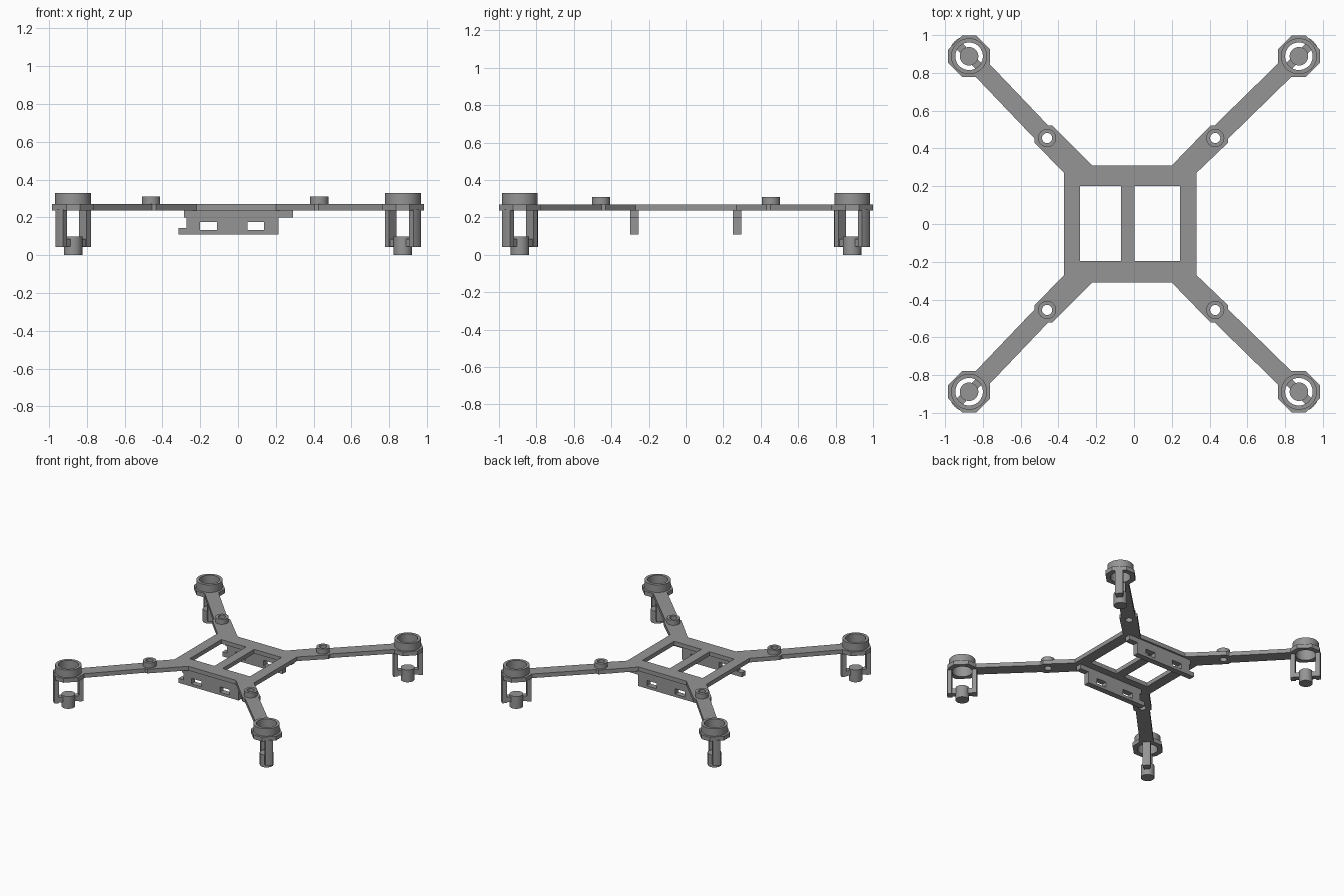
import bpy, math
from mathutils import Vector

if "Cube" in bpy.data.objects:
    bpy.data.objects.remove(bpy.data.objects["Cube"])

grey = bpy.data.materials.new("frame_grey")
grey.diffuse_color = (0.30, 0.30, 0.30, 1)
grey.use_nodes = True
grey.node_tree.nodes["Principled BSDF"].inputs["Base Color"].default_value = grey.diffuse_color


def circle(r, n=48):
    return [(r * math.cos(2 * math.pi * i / n), r * math.sin(2 * math.pi * i / n)) for i in range(n)]


def rect(x0, x1, y0, y1):
    return [(x0, y0), (x1, y0), (x1, y1), (x0, y1)]


def prism(name, loops, low, high, pos=(0, 0), turn=0.0, upright=False):
    """Extrude a flat outline (first loop) with holes (other loops) along z, or along y if upright."""
    cu = bpy.data.curves.new(name, 'CURVE')
    cu.dimensions = '2D'
    cu.fill_mode = 'BOTH'
    cu.extrude = (high - low) / 2
    for loop in loops:
        sp = cu.splines.new('POLY')
        sp.points.add(len(loop) - 1)
        for p, (x, y) in zip(sp.points, loop):
            p.co = (x, y, 0, 1)
        sp.use_cyclic_u = True
    ob = bpy.data.objects.new(name, cu)
    bpy.context.collection.objects.link(ob)
    mid = (low + high) / 2
    if upright:
        ob.location = (0, mid, 0)
        ob.rotation_euler = (math.pi / 2, 0, 0)
    else:
        ob.location = (pos[0], pos[1], mid)
        ob.rotation_euler = (0, 0, turn)
    bpy.ops.object.select_all(action='DESELECT')
    ob.select_set(True)
    bpy.context.view_layer.objects.active = ob
    bpy.ops.object.convert(target='MESH')
    ob = bpy.context.object
    ob.data.materials.clear()
    ob.data.materials.append(grey)
    bpy.ops.object.mode_set(mode='EDIT')
    bpy.ops.mesh.select_all(action='SELECT')
    bpy.ops.mesh.remove_doubles(threshold=0.0001)
    bpy.ops.mesh.normals_make_consistent(inside=False)
    bpy.ops.object.mode_set(mode='OBJECT')
    bpy.ops.object.shade_smooth_by_angle(angle=math.radians(30))
    return ob


Z0, Z1 = 0.237, 0.27            # main plate bottom and top

# corner data, counter-clockwise: motor, boss, frame points before and after the arm
corners = [
    ((0.873, 0.888), (0.43, 0.455), (0.33, 0.27), (0.20, 0.31)),
    ((-0.873, 0.888), (-0.46, 0.455), (-0.22, 0.31), (-0.37, 0.27)),
    ((-0.873, -0.888), (-0.46, -0.455), (-0.37, -0.27), (-0.22, -0.31)),
    ((0.873, -0.888), (0.43, -0.455), (0.20, -0.31), (0.33, -0.27)),
]

# main plate with four arms, two openings and boss holes
outline, holes = [], [rect(-0.287, -0.07, -0.197, 0.2), rect(0.003, 0.243, -0.197, 0.2)]
for motor, boss, before, after in corners:
    b, m = Vector(boss), Vector(motor)
    d = (m - b).normalized()
    s = Vector((-d.y, d.x))
    end = (m - b).length - 0.085
    side = [(0.03, 0.065), (0.045, 0.05), (end, 0.05)]
    outline.append(before)
    outline += [tuple(b + d * t - s * w) for t, w in side]
    outline += [tuple(b + d * t + s * w) for t, w in reversed(side)]
    outline.append(after)
    holes.append([(x + boss[0], y + boss[1]) for x, y in circle(0.027, 24)])
prism("main_plate", [outline] + holes, Z0, Z1)

# chamfered pad outline under each motor cup
a, c = 0.111, 0.036
pad = [(a, -c), (a, c), (c, a), (-c, a), (-a, c), (-a, -c), (-c, -a), (c, -a)]

# post cross-section, curved on the outside
post = [(0.11 * math.cos(math.radians(g)), 0.11 * math.sin(math.radians(g))) for g in range(-15, 16, 5)]
post += [(0.074, 0.028), (0.074, -0.028)]

for i, (motor, boss, _, _) in enumerate(corners):
    turn = math.atan2(motor[1] - boss[1], motor[0] - boss[0])
    # raised boss on the arm
    prism(f"arm_boss_{i}", [circle(0.048, 32), circle(0.027, 24)], Z1 - 0.002, 0.31, boss)
    # motor cup and its pad
    prism(f"motor_pad_{i}", [pad, circle(0.073)], Z0, Z1, motor)
    prism(f"motor_cup_{i}", [circle(0.095), circle(0.073)], Z1 - 0.002, 0.33, motor)
    # hanging posts, cross bridge and foot
    for k in range(2):
        prism(f"motor_post_{i}_{k}", [post], 0.042, Z0 + 0.005, motor, turn + k * math.pi)
    prism(f"foot_bridge_{i}", [rect(-0.08, 0.08, -0.022, 0.022)], 0.045, 0.085, motor, turn)
    prism(f"foot_{i}", [circle(0.049, 32)], 0.0, 0.098, motor)

# hanging side plates with tabs and two slots
profile = [(-0.315, 0.11), (0.215, 0.11), (0.215, 0.20), (0.29, 0.20), (0.29, 0.24),
           (-0.285, 0.24), (-0.285, 0.20), (-0.272, 0.20), (-0.272, 0.145), (-0.315, 0.145)]
slots = [rect(-0.20, -0.112, 0.132, 0.175), rect(0.05, 0.137, 0.132, 0.175)]
prism("front_side_plate", [profile] + slots, -0.30, -0.255, upright=True)
prism("back_side_plate", [profile] + slots, 0.252, 0.297, upright=True)
